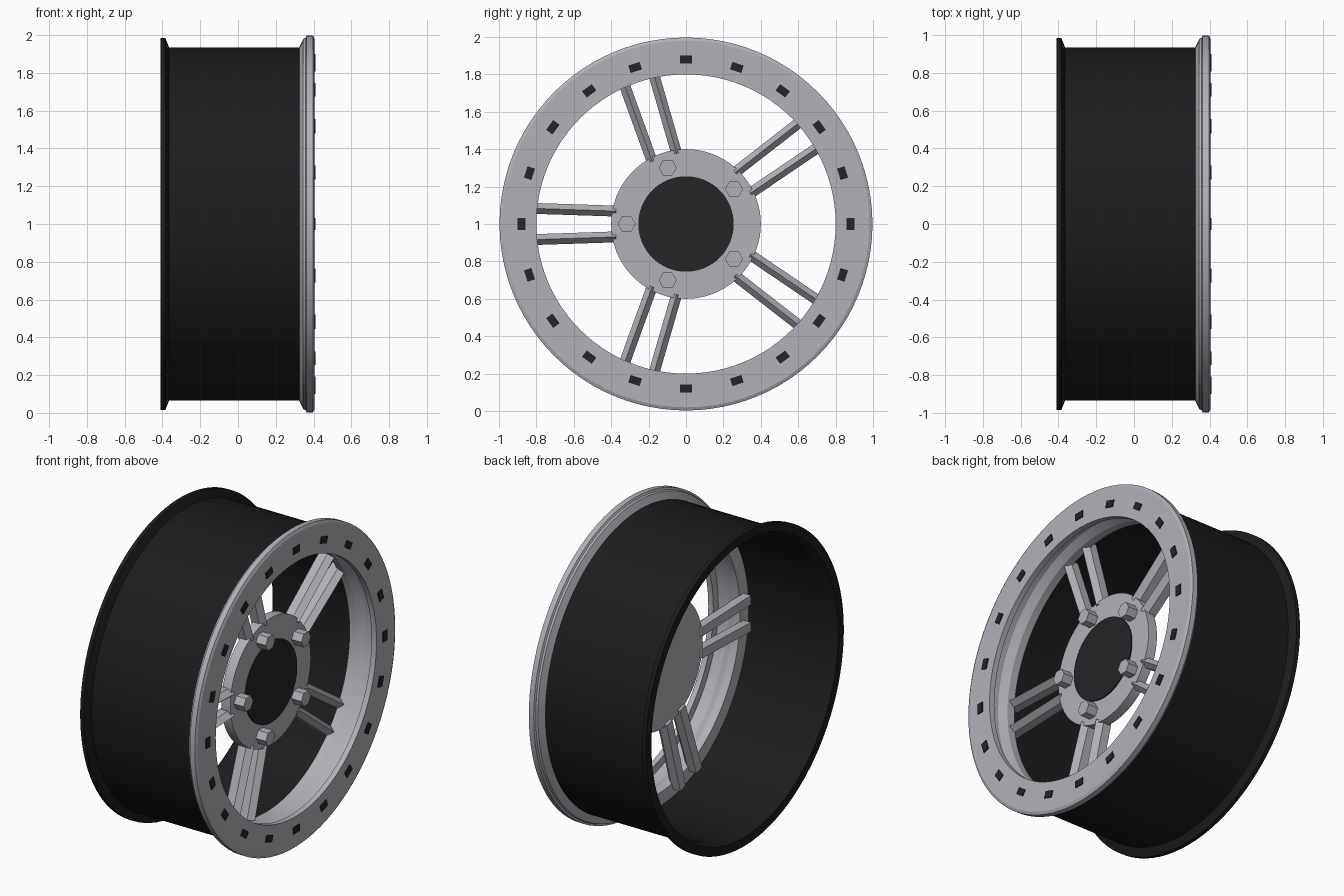
import bpy, bmesh
from math import cos, sin, pi, radians

if "Cube" in bpy.data.objects:
    bpy.data.objects.remove(bpy.data.objects["Cube"])

CENTRE_Z = 1.0
SEG = 96


def material(name, value):
    m = bpy.data.materials.new(name)
    m.diffuse_color = (value, value, value * 1.1, 1)
    m.use_nodes = True
    m.node_tree.nodes["Principled BSDF"].inputs["Base Color"].default_value = m.diffuse_color
    return m


black = material("black", 0.012)
dark = material("dark_cap", 0.018)
grey = material("alloy", 0.44)


def finish(name, bm, mat, smooth=False):
    bmesh.ops.recalc_face_normals(bm, faces=bm.faces)
    me = bpy.data.meshes.new(name)
    bm.to_mesh(me)
    bm.free()
    me.materials.append(mat)
    ob = bpy.data.objects.new(name, me)
    bpy.context.collection.objects.link(ob)
    if smooth:
        bpy.ops.object.select_all(action='DESELECT')
        ob.select_set(True)
        bpy.context.view_layer.objects.active = ob
        bpy.ops.object.shade_smooth_by_angle(angle=radians(20))
    return ob


def polar(x, r, a, lateral=0.0):
    """Point at axial x, radius r, angle a, shifted sideways along the tangent."""
    return (x, r * cos(a) - lateral * sin(a), CENTRE_Z + r * sin(a) + lateral * cos(a))


def loft(bm, rings, caps=True):
    vs = [[bm.verts.new(p) for p in ring] for ring in rings]
    n = len(vs[0])
    for a, b in zip(vs, vs[1:]):
        for i in range(n):
            bm.faces.new((a[i], a[(i + 1) % n], b[(i + 1) % n], b[i]))
    if caps:
        bm.faces.new(vs[0])
        bm.faces.new(vs[-1])


def lathe(name, profile, mat):
    """Revolve a closed (x, radius) profile around the wheel axis."""
    bm = bmesh.new()
    rings = [[polar(x, r, 2 * pi * i / SEG) for i in range(SEG)] for x, r in profile]
    loft(bm, rings + [rings[0]], caps=False)
    bmesh.ops.remove_doubles(bm, verts=bm.verts, dist=1e-5)
    return finish(name, bm, mat, True)


def disc(name, profile, mat):
    """Solid of revolution with flat end caps."""
    bm = bmesh.new()
    loft(bm, [[polar(x, r, 2 * pi * i / SEG) for i in range(SEG)] for x, r in profile])
    return finish(name, bm, mat, True)


# Barrel with rear flange
lathe("barrel", [(-0.41, 0.93), (-0.41, 0.985), (-0.385, 0.985), (-0.365, 0.935),
                 (0.327, 0.935), (0.327, 0.91), (-0.36, 0.91)], black)

# Front bead ring with stepped bore
lathe("front_ring", [(0.405, 0.80), (0.405, 0.98), (0.397, 0.997), (0.363, 0.997),
                     (0.357, 0.985), (0.345, 0.98), (0.325, 0.937), (0.325, 0.915),
                     (0.20, 0.915), (0.20, 0.825), (0.25, 0.825), (0.30, 0.85),
                     (0.37, 0.85), (0.37, 0.80)], grey)

# Hub plate and centre cap
disc("hub", [(0.165, 0.40), (0.227, 0.40)], grey)
disc("centre_cap", [(0.21, 0.255), (0.234, 0.255)], dark)

# Five pairs of ridged spokes, with a hex nut at each pair
SECTION = [(-0.029, 0.15), (0.029, 0.15), (0.029, 0.205), (0.0, 0.24), (-0.029, 0.205)]
for k in range(5):
    a = pi + k * 2 * pi / 5
    for side in (-1, 1):
        bm = bmesh.new()
        loft(bm, [[polar(x, r, a, side * off + w) for w, x in SECTION]
                  for r, off in ((0.375, 0.069), (0.86, 0.085))])
        finish("spoke", bm, grey)
    bm = bmesh.new()
    cy, cz = 0.317 * cos(a), 0.317 * sin(a)
    loft(bm, [[(x, cy + 0.048 * cos(i * pi / 3), CENTRE_Z + cz + 0.048 * sin(i * pi / 3))
               for i in range(6)] for x in (0.21, 0.295)])
    finish("wheel_nut", bm, grey)

# Twenty square studs around the ring face
for k in range(20):
    a = k * pi / 10
    bm = bmesh.new()
    loft(bm, [[polar(x, 0.88 + dr, a, t) for dr, t in
               ((-0.021, -0.032), (0.021, -0.032), (0.021, 0.032), (-0.021, 0.032))]
              for x in (0.39, 0.411)])
    finish("ring_stud", bm, dark)
